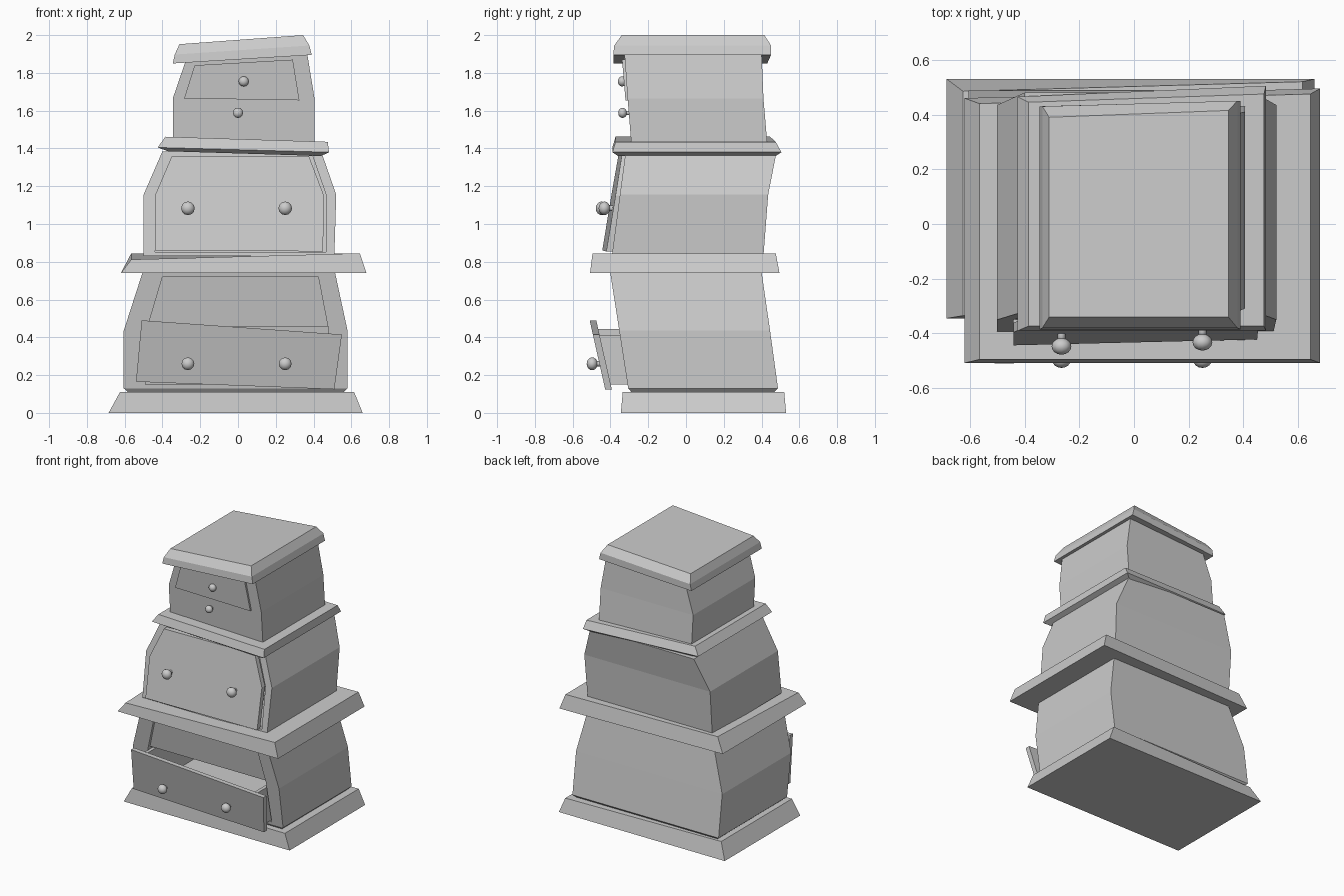
import bpy, bmesh, math
from mathutils import Matrix

if "Cube" in bpy.data.objects:
    bpy.data.objects.remove(bpy.data.objects["Cube"])


def finish(name, bm):
    bmesh.ops.recalc_face_normals(bm, faces=bm.faces)
    mesh = bpy.data.meshes.new(name)
    bm.to_mesh(mesh)
    bm.free()
    ob = bpy.data.objects.new(name, mesh)
    bpy.context.collection.objects.link(ob)
    return ob


def rect(x0, x1, y0, y1, z0, z1=None, skew=0):
    """Crooked rectangle: z0 at the left, z1 at the right, back left corner pulled in by skew."""
    z1 = z0 if z1 is None else z1
    return [(x0, y0, z0), (x1, y0, z1), (x1, y1, z1), (x0, y1 - skew, z0)]


def loft(name, rings):
    bm = bmesh.new()
    vs = [[bm.verts.new(p) for p in r] for r in rings]
    n = len(vs[0])
    for a, b in zip(vs, vs[1:]):
        for i in range(n):
            j = (i + 1) % n
            bm.faces.new((a[i], a[j], b[j], b[i]))
    bm.faces.new(vs[0][::-1])
    bm.faces.new(vs[-1])
    return finish(name, bm)


def panel(name, outline, front, depth):
    """Slab with an x-z outline, its front face following front(x, z)."""
    return loft(name, [[(x, front(x, z) + d, z) for x, z in outline] for d in (0, depth)])


def cut(body, outline, front, depth):
    tool = panel("cutter", outline, lambda x, z: front(x, z) - 0.15, depth + 0.15)
    tool.hide_render = True
    mod = body.modifiers.new("recess", 'BOOLEAN')
    mod.operation, mod.solver, mod.object = 'DIFFERENCE', 'EXACT', tool
    bpy.context.view_layer.objects.active = body
    bpy.ops.object.modifier_apply(modifier=mod.name)
    bpy.data.objects.remove(tool)


def knob(name, x, y, z, r):
    bm = bmesh.new()
    turn = Matrix.Translation((x, y, z)) @ Matrix.Rotation(math.pi / 2, 4, 'X')
    bmesh.ops.create_uvsphere(bm, u_segments=12, v_segments=8, radius=r,
                              matrix=turn @ Matrix.Diagonal((1, 1, 0.85, 1)))
    bmesh.ops.create_cone(bm, cap_ends=True, segments=8, radius1=r * .4, radius2=r * .4, depth=r * 2,
                          matrix=Matrix.Translation((0, r * 1.2, 0)) @ turn)
    ob = finish(name, bm)
    ob.data.shade_smooth()


# front slopes of the three body sections
def low_front(x, z): return -0.286 - 0.155 * z
def mid_front(x, z): return -0.39 + 0.132 * (z - 0.85)
def top_front(x, z): return -0.29 - 0.085 * (z - 1.44)


# plinth and mouldings
loft("plinth", [rect(-.685, .66, -.345, .53, 0),
                rect(-.625, .615, -.335, .52, .11, skew=.035)])
upper = rect(-.565, .645, -.495, .475, .845, skew=.035)
upper[0] = (-.565, -.495, .812)
loft("lower_ledge", [rect(-.62, .68, -.508, .495, .74, skew=.035), upper])
loft("upper_ledge", [rect(-.37, .44, -.36, .475, 1.385, 1.36, .03),
                     rect(-.425, .482, -.39, .505, 1.405, 1.38, .04),
                     rect(-.385, .475, -.373, .475, 1.462, 1.435, .03)])
loft("cap", [rect(-.345, .39, -.385, .45, 1.85, 1.895, .02),
             rect(-.335, .378, -.38, .45, 1.897, 1.945, .02),
             rect(-.31, .345, -.34, .415, 1.952, 2.0, .025)])

# lower body with a shallow upper panel and an open drawer cavity
low = loft("lower_body", [rect(-.57, .55, -.28, .455, .10),
                          rect(-.605, .58, low_front(0, .13), .487, .13),
                          rect(-.605, .58, low_front(0, .435), .445, .435),
                          rect(-.50, .51, low_front(0, .76), .398, .76)])
cut(low, [(-.48, .45), (.477, .45), (.425, .72), (-.40, .72)], low_front, .02)
cut(low, [(-.49, .15), (.49, .15), (.476, .457), (-.481, .457)], low_front, .62)

# middle body with a recess behind the loose front
mid = loft("middle_body", [rect(-.50, .51, mid_front(0, .83), .41, .83),
                           rect(-.50, .52, mid_front(0, 1.155), .435, 1.155),
                           rect(-.40, .44, mid_front(0, 1.385), .48, 1.385)])
cut(mid, [(-.44, .852), (.465, .852), (.468, 1.15), (.395, 1.36), (-.35, 1.36), (-.44, 1.15)],
    mid_front, .04)

# top body
loft("top_body", [rect(-.345, .405, -.29, .43, 1.43),
                  rect(-.345, .405, top_front(0, 1.665), .41, 1.665),
                  rect(-.275, .365, top_front(0, 1.87), .40, 1.87, 1.91)])

# drawer fronts
panel("middle_drawer_front",
      [(-.44, .86), (.45, .855), (.455, 1.15), (.375, 1.36), (-.35, 1.36), (-.44, 1.15)],
      lambda x, z: -.445 + .165 * (z - .85) + .025 * (x + .44), .035)
panel("top_drawer_front", [(-.285, 1.665), (.325, 1.655), (.29, 1.87), (-.23, 1.84)],
      lambda x, z: top_front(x, z) - .012, .03)


def drawer_front(x, z): return -.51 + .225 * (.49 - z)


panel("open_drawer_front", [(-.51, .49), (.55, .415), (.51, .125), (-.54, .165)], drawer_front, .035)

# open drawer box
def box_start(x, z): return drawer_front(x, z) + .03


panel("drawer_left_side", [(-.47, .165), (-.445, .165), (-.445, .445), (-.47, .445)], box_start, .6)
panel("drawer_right_side", [(.445, .15), (.47, .15), (.47, .41), (.445, .41)], box_start, .6)
panel("drawer_floor", [(-.465, .17), (.465, .152), (.465, .175), (-.465, .195)], box_start, .6)
panel("drawer_back", [(-.465, .17), (.465, .152), (.465, .41), (-.465, .44)],
      lambda x, z: box_start(x, z) + .575, .025)

# knobs
for side, x, ym in (("left", -.265, -.447), ("right", .25, -.432)):
    knob("lower_knob_" + side, x, -.497, .26, .034)
    knob("middle_knob_" + side, x, ym, 1.083, .036)
knob("top_knob", .03, -.338, 1.755, .027)
knob("top_lower_knob", 0, -.336, 1.588, .027)
